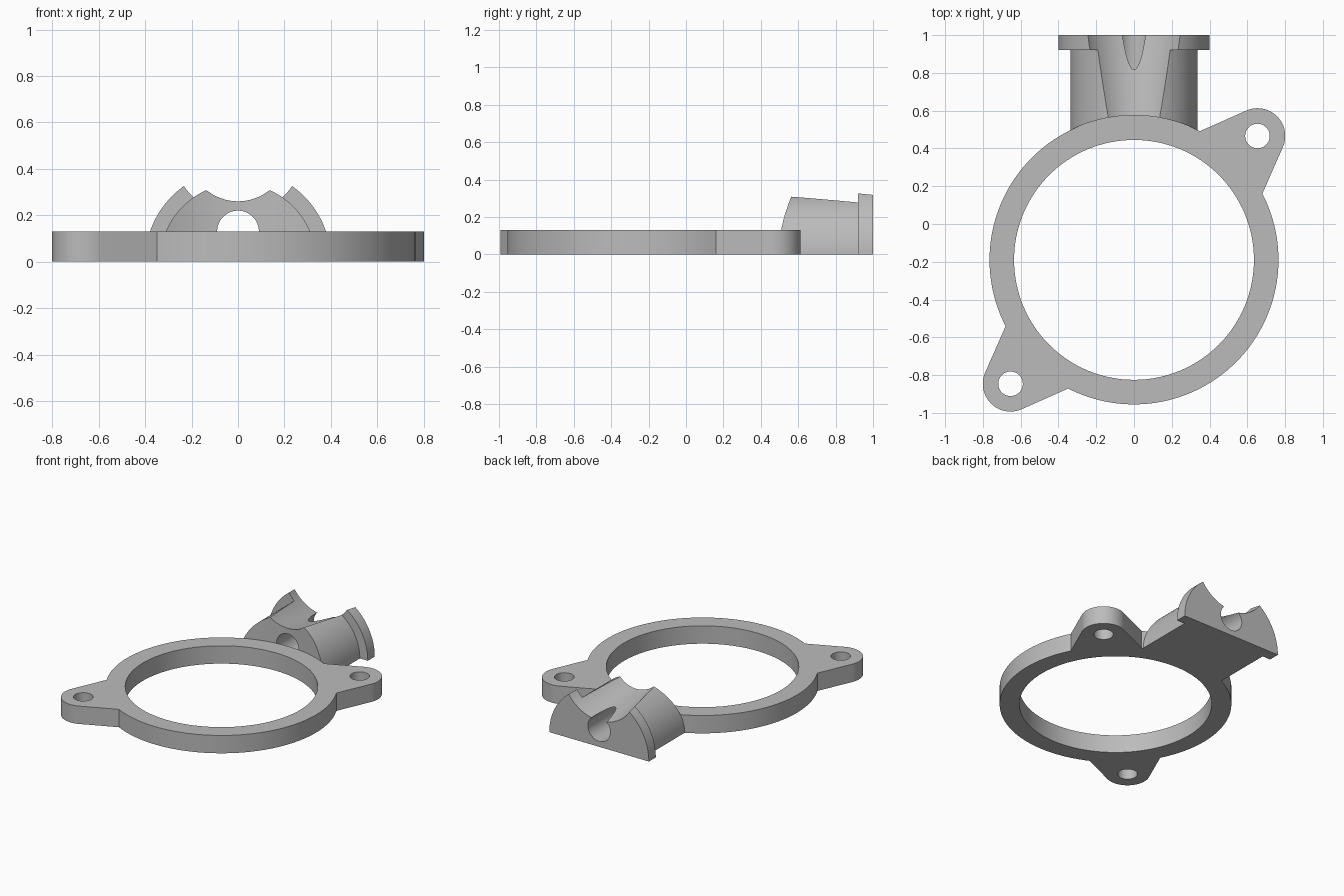
import bpy, bmesh, math
from mathutils import Matrix

if "Cube" in bpy.data.objects:
    bpy.data.objects.remove(bpy.data.objects["Cube"])

RING_Y, RING_R, BORE_R, THICK = -0.19, 0.765, 0.635, 0.13
LOBE_D, LOBE_R, HOLE_R = 0.926, 0.147, 0.065
DIAG = math.radians(45.1)

grey = bpy.data.materials.new("plain grey")
grey.diffuse_color = (0.5, 0.5, 0.5, 1)
grey.use_nodes = True
grey.node_tree.nodes["Principled BSDF"].inputs["Base Color"].default_value = grey.diffuse_color


def arc(r, a0, a1, n, cx=0.0):
    return [(cx + r * math.cos(a0 + (a1 - a0) * i / n), r * math.sin(a0 + (a1 - a0) * i / n))
            for i in range(n + 1)]


def new_object(name, bm):
    bmesh.ops.recalc_face_normals(bm, faces=bm.faces)
    mesh = bpy.data.meshes.new(name)
    bm.to_mesh(mesh)
    bm.free()
    mesh.materials.append(grey)
    ob = bpy.data.objects.new(name, mesh)
    bpy.context.collection.objects.link(ob)
    return ob


def prism(name, outline, lo, hi, matrix=Matrix()):
    """Extrude a flat outline from lo to hi along local z."""
    bm = bmesh.new()
    face = bm.faces.new([bm.verts.new((x, y, lo)) for x, y in outline])
    ext = bmesh.ops.extrude_face_region(bm, geom=[face])["geom"]
    top = [v for v in ext if isinstance(v, bmesh.types.BMVert)]
    bmesh.ops.translate(bm, verts=top, vec=(0, 0, hi - lo))
    bmesh.ops.transform(bm, matrix=matrix, verts=bm.verts)
    return new_object(name, bm)


def cone(name, r1, r2, lo, hi, matrix=Matrix(), n=96):
    bm = bmesh.new()
    bmesh.ops.create_cone(bm, cap_ends=True, segments=n, radius1=r1, radius2=r2, depth=hi - lo,
                          matrix=matrix @ Matrix.Translation((0, 0, (lo + hi) / 2)))
    return new_object(name, bm)


def combine(ob, other, operation):
    """Apply a boolean and discard the second object."""
    mod = ob.modifiers.new("bool", 'BOOLEAN')
    mod.object, mod.operation, mod.solver = other, operation, 'EXACT'
    bpy.context.view_layer.objects.active = ob
    bpy.ops.object.modifier_apply(modifier=mod.name)
    bpy.data.objects.remove(other, do_unlink=True)


# Outline of the ring with two opposite tangent ears
junction = math.radians(17.8)
px, py = RING_R * math.cos(junction), RING_R * math.sin(junction)
span = math.hypot(LOBE_D - px, py)
tangent = math.atan2(py, px - LOBE_D) - math.acos(LOBE_R / span)
half = arc(LOBE_R, -tangent, tangent, 32, LOBE_D) + arc(RING_R, junction, math.pi - junction, 64)
outline = half + [(-x, -y) for x, y in half]
ring_frame = Matrix.Translation((0, RING_Y, 0)) @ Matrix.Rotation(DIAG, 4, 'Z')

# Flat ring with centre bore and bolt holes
body = prism("mounting_ring", outline, 0, THICK, ring_frame)
combine(body, cone("bore_cutter", BORE_R, BORE_R, -0.1, 0.3, ring_frame, 128), 'DIFFERENCE')
for side in (-1, 1):
    place = ring_frame @ Matrix.Translation((side * LOBE_D, 0, 0))
    combine(body, cone("bolt_cutter", HOLE_R, HOLE_R, -0.1, 0.3, place, 48), 'DIFFERENCE')

# Half-round spout with end collar; local z runs along world +y
along_y = Matrix(((-1, 0, 0, 0), (0, 0, 1, 0), (0, 1, 0, 0), (0, 0, 0, 1)))
spout = prism("spout", arc(0.337, 0, math.pi, 64), 0.3, 0.96, along_y)
combine(spout, prism("collar", arc(0.401, 0, math.pi, 64), 0.92, 1.0, along_y), 'UNION')

# Tapered groove along the top, round passage, and the curved inner end
groove_frame = Matrix.Translation((0, 0, 0.486)) @ along_y
combine(spout, cone("groove_cutter", 0.18, 0.313, 0.3, 1.1, groove_frame, 128), 'DIFFERENCE')
passage_frame = Matrix.Translation((0, 0, 0.13)) @ along_y
combine(spout, cone("passage_cutter", 0.09, 0.09, 0.2, 1.1, passage_frame, 64), 'DIFFERENCE')
combine(spout, prism("end_cutter", outline, -0.2, 0.8, ring_frame), 'DIFFERENCE')

# Smooth curved walls, keep edges sharp
for ob in (body, spout):
    bpy.ops.object.select_all(action='DESELECT')
    ob.select_set(True)
    bpy.context.view_layer.objects.active = ob
    bpy.ops.object.shade_smooth_by_angle(angle=math.radians(25))
